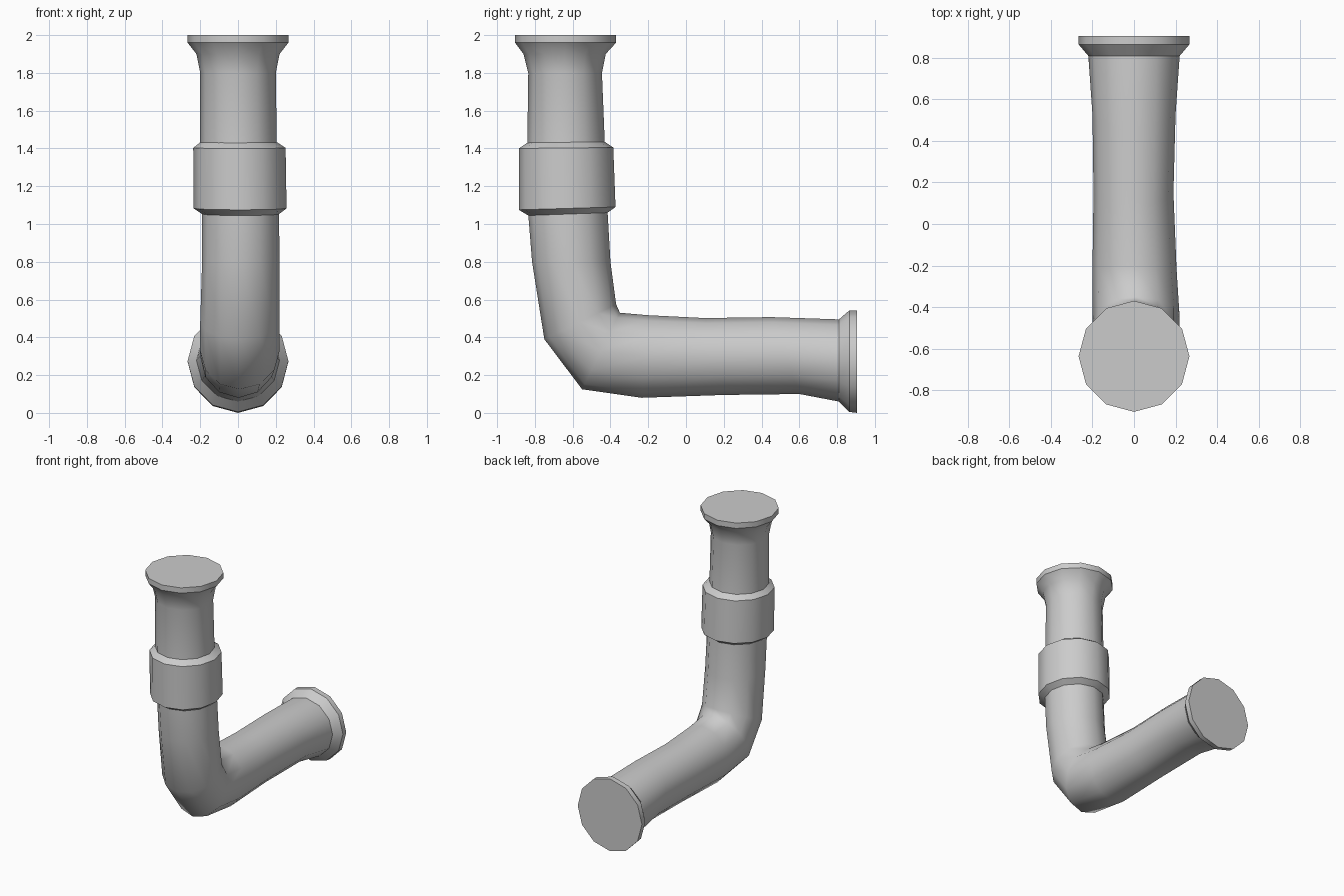
import bpy, bmesh, math
from mathutils import Vector

if "Cube" in bpy.data.objects:
    bpy.data.objects.remove(bpy.data.objects["Cube"])

SIDES = 12


def loft(name, rings, angle, caps):
    """Skin 12-sided rings: (outer (y,z), inner (y,z), left x, right x)."""
    bm = bmesh.new()
    loops = []
    for outer, inner, left, right in rings:
        a, b = Vector((0, *outer)), Vector((0, *inner))
        mid, half = (a + b) / 2, (a - b) / 2
        cx, hw = (left + right) / 2, (right - left) / 2
        loop = []
        for i in range(SIDES):
            t = 2 * math.pi * i / SIDES
            p = mid + half * math.cos(t)
            p.x = cx + hw * math.sin(t)
            loop.append(bm.verts.new(p))
        loops.append(loop)
    for lo, hi in zip(loops, loops[1:]):
        for i in range(SIDES):
            j = (i + 1) % SIDES
            bm.faces.new((lo[i], lo[j], hi[j], hi[i]))
    if caps:
        bm.faces.new(loops[0])
        bm.faces.new(loops[-1])
    bmesh.ops.recalc_face_normals(bm, faces=bm.faces)
    mesh = bpy.data.meshes.new(name)
    bm.to_mesh(mesh)
    bm.free()
    ob = bpy.data.objects.new(name, mesh)
    bpy.context.collection.objects.link(ob)
    bpy.ops.object.select_all(action='DESELECT')
    ob.select_set(True)
    bpy.context.view_layer.objects.active = ob
    bpy.ops.object.shade_smooth_by_angle(angle=math.radians(angle))
    return ob


# Bent pipe, from the top flare through the elbow to the side outlet
loft("bent_pipe", [
    ((-0.905, 1.96), (-0.37, 1.96), -0.267, 0.267),
    ((-0.86, 1.90), (-0.425, 1.90), -0.22, 0.22),
    ((-0.835, 1.80), (-0.445, 1.80), -0.20, 0.20),
    ((-0.84, 1.43), (-0.43, 1.43), -0.20, 0.205),
    ((-0.835, 1.05), (-0.415, 1.06), -0.19, 0.217),
    ((-0.815, 0.80), (-0.40, 0.80), -0.19, 0.22),
    ((-0.75, 0.39), (-0.37, 0.575), -0.20, 0.22),
    ((-0.55, 0.125), (-0.35, 0.53), -0.20, 0.22),
    ((-0.235, 0.08), (-0.20, 0.517), -0.20, 0.205),
    ((0.20, 0.095), (0.10, 0.502), -0.195, 0.19),
    ((0.60, 0.10), (0.45, 0.507), -0.20, 0.20),
    ((0.81, 0.06), (0.81, 0.495), -0.22, 0.22),
], 60, False)

# Collar around the upright
loft("collar", [
    ((-0.835, 1.045), (-0.415, 1.06), -0.19, 0.217),
    ((-0.885, 1.075), (-0.373, 1.09), -0.235, 0.257),
    ((-0.885, 1.40), (-0.385, 1.405), -0.237, 0.252),
    ((-0.84, 1.43), (-0.43, 1.435), -0.20, 0.207),
], 32, True)

# Closed flanges at both ends
loft("top_flange", [
    ((-0.905, z), (-0.37, z), -0.267, 0.267) for z in (1.96, 2.0)
], 32, True)
loft("side_flange", [
    ((0.81, 0.06), (0.81, 0.495), -0.22, 0.22),
    ((0.865, 0.005), (0.865, 0.543), -0.267, 0.267),
    ((0.905, 0.0), (0.905, 0.543), -0.267, 0.267),
], 32, True)
